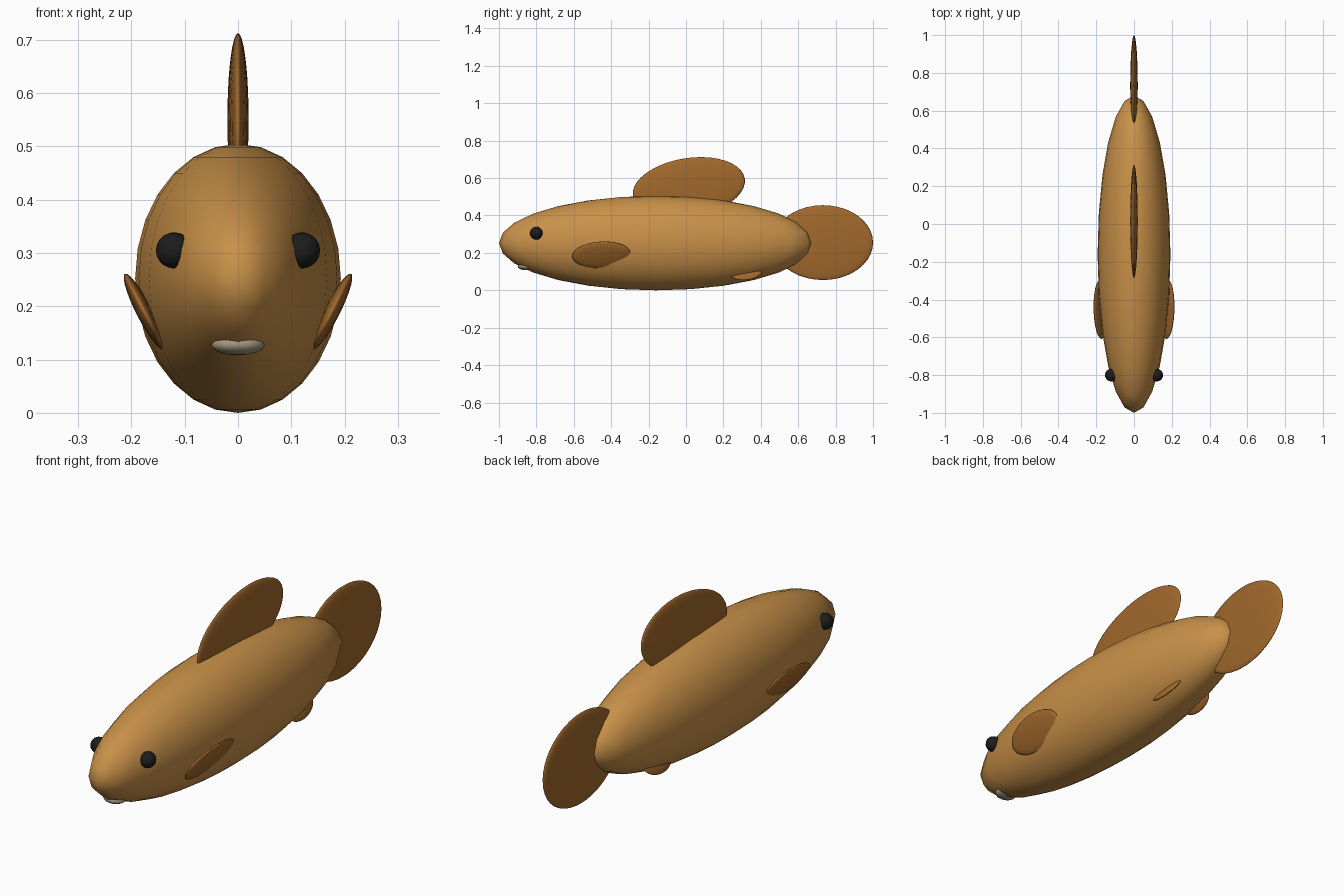
import bpy
from math import radians

if "Cube" in bpy.data.objects:
    bpy.data.objects.remove(bpy.data.objects["Cube"])


def material(name, rgb):
    m = bpy.data.materials.new(name)
    m.diffuse_color = (*rgb, 1.0)
    m.use_nodes = True
    m.node_tree.nodes["Principled BSDF"].inputs["Base Color"].default_value = m.diffuse_color
    return m


BODY = material("body_tan", (0.58, 0.28, 0.065))
FIN = material("fin_brown", (0.36, 0.14, 0.025))
EYE = material("eye_black", (0.012, 0.012, 0.012))
MOUTH = material("mouth_pale", (0.36, 0.31, 0.2))


def ellipsoid(name, loc, radii, mat, rot=(0, 0, 0), segments=24, rings=14):
    bpy.ops.mesh.primitive_uv_sphere_add(
        segments=segments, ring_count=rings, radius=1, location=loc,
        rotation=[radians(a) for a in rot])
    ob = bpy.context.object
    ob.name = name
    ob.scale = radii
    bpy.ops.object.transform_apply(location=False, rotation=False, scale=True)
    bpy.ops.object.shade_smooth()
    ob.data.materials.append(mat)
    return ob


# Body
ellipsoid("body", (0, -0.16, 0.2525), (0.193, 0.84, 0.2525), BODY)

# Fins on the centre line
ellipsoid("tail_fin", (0, 0.732, 0.255), (0.02, 0.268, 0.2), FIN, segments=32, rings=20)
ellipsoid("dorsal_fin", (0, 0.015, 0.55), (0.02, 0.303, 0.157), FIN,
          rot=(9, 0, 0), segments=32, rings=20)

# Mouth
ellipsoid("mouth", (0, -0.86, 0.128), (0.05, 0.04, 0.02), MOUTH, segments=16, rings=8)

# Paired parts
for side, s in (("right", 1), ("left", -1)):
    ellipsoid(f"{side}_eye", (s * 0.12, -0.8, 0.305), (0.034, 0.034, 0.034), EYE,
              segments=16, rings=10)
    ellipsoid(f"{side}_pectoral_fin", (s * 0.176, -0.452, 0.19), (0.015, 0.157, 0.079), FIN,
              rot=(4, s * 27, 0))
    ellipsoid(f"{side}_pelvic_fin", (s * 0.08, 0.32, 0.1), (0.012, 0.09, 0.05), FIN,
              rot=(8, s * -27, 0))
